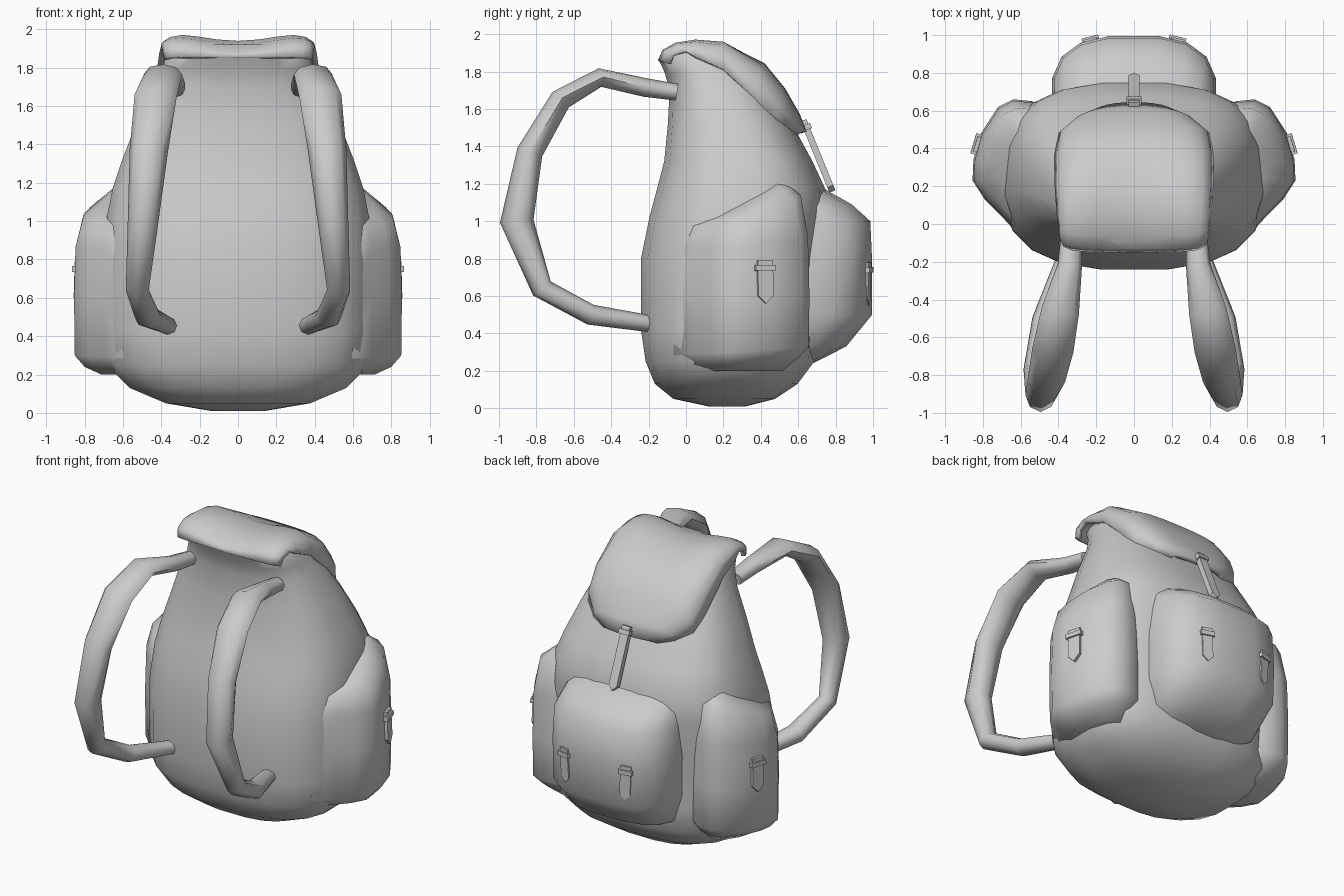
import bpy, bmesh, math
from mathutils import Vector, Matrix

cube = bpy.data.objects.get("Cube")
if cube:
    bpy.data.objects.remove(cube)

GREY = bpy.data.materials.new("grey canvas")
COLOUR = (0.6, 0.6, 0.6, 1)
GREY.diffuse_color = COLOUR
GREY.use_nodes = True
GREY.node_tree.nodes["Principled BSDF"].inputs["Base Color"].default_value = COLOUR


def finish(name, bm, angle=60, mirror=False):
    bmesh.ops.recalc_face_normals(bm, faces=bm.faces)
    mesh = bpy.data.meshes.new(name)
    bm.to_mesh(mesh)
    bm.free()
    mesh.materials.append(GREY)
    ob = bpy.data.objects.new(name, mesh)
    bpy.context.collection.objects.link(ob)
    bpy.ops.object.select_all(action='DESELECT')
    ob.select_set(True)
    bpy.context.view_layer.objects.active = ob
    bpy.ops.object.shade_smooth_by_angle(angle=math.radians(angle))
    if mirror:
        ob.modifiers.new("mirror", 'MIRROR').use_mirror_merge = False
    return ob


def skin(bm, rings):
    """Join closed rings of points with quads and cap both ends."""
    loops = [[bm.verts.new(p) for p in ring] for ring in rings]
    n = len(loops[0])
    for a, b in zip(loops, loops[1:]):
        for i in range(n):
            j = (i + 1) % n
            bm.faces.new((a[i], a[j], b[j], b[i]))
    bm.faces.new(loops[0])
    bm.faces.new(loops[-1])


def loft(name, rows, n, power):
    """Stack rounded sections given as (z, half width, front y, back y)."""
    bm = bmesh.new()
    rings = []
    for z, h, y0, y1 in rows:
        ring = []
        for i in range(n):
            a = math.tau * (i + 0.5) / n
            c, s = math.cos(a), math.sin(a)
            ring.append((h * math.copysign(abs(c) ** (2 / power), c),
                         (y0 + y1) / 2 + (y1 - y0) / 2 * math.copysign(abs(s) ** (2 / power), s), z))
        rings.append(ring)
    skin(bm, rings)
    return finish(name, bm)


# main sack, with a rounded lip at the top of the back panel
loft("body", [
    (0.01, 0.14, 0.12, 0.32), (0.05, 0.38, -0.07, 0.48), (0.13, 0.57, -0.17, 0.60),
    (0.25, 0.69, -0.22, 0.69), (0.42, 0.70, -0.245, 0.70), (0.80, 0.70, -0.245, 0.72),
    (1.02, 0.69, -0.20, 0.75), (1.17, 0.66, -0.16, 0.75), (1.32, 0.61, -0.12, 0.68),
    (1.52, 0.53, -0.10, 0.57), (1.70, 0.44, -0.09, 0.46), (1.79, 0.40, -0.115, 0.39),
    (1.86, 0.38, -0.145, 0.31), (1.92, 0.33, -0.09, 0.22)], 20, 2.7)

# large pocket on the back
loft("back_pocket", [
    (0.24, 0.26, 0.35, 0.68), (0.33, 0.38, 0.35, 0.86), (0.50, 0.43, 0.35, 1.00),
    (0.78, 0.44, 0.35, 1.00), (1.00, 0.43, 0.35, 0.99), (1.09, 0.41, 0.30, 0.89),
    (1.18, 0.36, 0.30, 0.73)], 16, 2.7)

# side pockets: one outline, scaled and tilted at each height
outline = [(0.35, 0.0), (0.60, -0.07), (0.70, 0.04), (0.79, 0.13), (0.855, 0.23), (0.85, 0.34),
           (0.81, 0.48), (0.72, 0.62), (0.64, 0.66), (0.54, 0.65), (0.45, 0.60), (0.35, 0.50)]
bm = bmesh.new()
skin(bm, [[(0.48 + (x - 0.48) * k, 0.28 + (y - 0.28) * k,
            z + tilt * (0.3 * (y - 0.28) - 0.15 * (x - 0.6))) for x, y in outline]
          for z, k, tilt in [(0.20, 0.62, 0), (0.25, 0.85, 0.2), (0.31, 0.99, 0.2), (0.60, 1, 0),
                             (0.88, 0.98, 0.3), (1.05, 0.88, 0.8), (1.11, 0.6, 1)]])
finish("side_pocket", bm, mirror=True)

# top flap: (y, z, half width, side drop)
flap = [(-0.15, 1.86, 0.385, 0.02), (-0.13, 1.92, 0.395, 0.03), (-0.06, 1.96, 0.40, 0.05),
        (0.05, 1.98, 0.41, 0.10), (0.20, 1.972, 0.42, 0.16), (0.42, 1.845, 0.42, 0.19),
        (0.53, 1.71, 0.40, 0.18), (0.61, 1.57, 0.30, 0.08), (0.645, 1.48, 0.20, 0.02)]
bm = bmesh.new()
grid = []
for y, z, h, drop in flap:
    row = []
    for k in range(13):
        u = k / 6 - 1
        dip = 0.04 * math.cos(u * math.pi / 1.2) ** 2 if abs(u) < 0.6 and z > 1.9 else 0
        bend = 0.06 * u ** 4 if y < 0 else -0.05 * u ** 2 if y > 0.4 else 0
        row.append(bm.verts.new((h * math.sin(u * math.pi / 2), y + bend, z - drop * u ** 4 - dip)))
    grid.append(row)
for a, b in zip(grid, grid[1:]):
    for i in range(12):
        bm.faces.new((a[i], a[i + 1], b[i + 1], b[i]))
mod = finish("top_flap", bm).modifiers.new("thickness", 'SOLIDIFY')
mod.thickness = 0.03
mod.offset = -1

# shoulder straps: (x, y, z, half width, half thickness)
strap = [(0.33, -0.05, 1.69, 0.055, 0.045), (0.34, -0.22, 1.715, 0.065, 0.05),
         (0.39, -0.46, 1.768, 0.10, 0.05), (0.43, -0.67, 1.65, 0.11, 0.06),
         (0.465, -0.835, 1.37, 0.10, 0.07), (0.495, -0.905, 1.0, 0.08, 0.09),
         (0.525, -0.77, 0.64, 0.06, 0.06), (0.47, -0.51, 0.50, 0.07, 0.055),
         (0.36, -0.18, 0.45, 0.05, 0.045)]
bm = bmesh.new()
pts = [Vector(s[:3]) for s in strap]
rings = []
for i, s in enumerate(strap):
    t = (pts[min(i + 1, len(pts) - 1)] - pts[max(i - 1, 0)]).normalized()
    out = Vector((1, 0, 0)).cross(t).normalized()
    across = t.cross(out)
    rings.append([pts[i] + across * s[3] * math.cos(a) + out * s[4] * math.sin(a)
                  for a in [math.tau * k / 8 for k in range(8)]])
skin(bm, rings)
finish("shoulder_strap", bm, mirror=True)


def buckle(name, top, tip, normal, width, mirror=False):
    """Pointed strap end from top to tip with a raised square keeper."""
    top, tip, normal = Vector(top), Vector(tip), Vector(normal)
    down = (tip - top).normalized()
    normal = (normal - down * normal.dot(down)).normalized()
    across = down.cross(normal)
    length = (tip - top).length
    w = width / 2
    ends = [(-w, 0), (w, 0), (w, length - w), (0, length), (-w, length - w)]
    bm = bmesh.new()
    skin(bm, [[top + across * u + down * v + normal * d for u, v in ends]
              for d in (-0.02, 0.015)])
    frame = Matrix((across, down, normal)).transposed().to_4x4()
    frame.translation = top + down * 0.04
    bmesh.ops.create_cube(bm, size=1, matrix=frame @ Matrix.Diagonal((width * 1.3, 0.03, 0.05, 1)))
    finish(name, bm, 30, mirror)


# buckled strap ends
buckle("flap_buckle", (0, 0.63, 1.54), (0, 0.785, 1.16), (0, 1, 0.45), 0.06)
buckle("back_pocket_buckle", (0.23, 0.968, 0.78), (0.22, 0.965, 0.55), (0.25, 1, 0), 0.07, True)
buckle("side_pocket_buckle", (0.825, 0.42, 0.79), (0.832, 0.425, 0.56), (1, 0.3, 0), 0.085, True)
